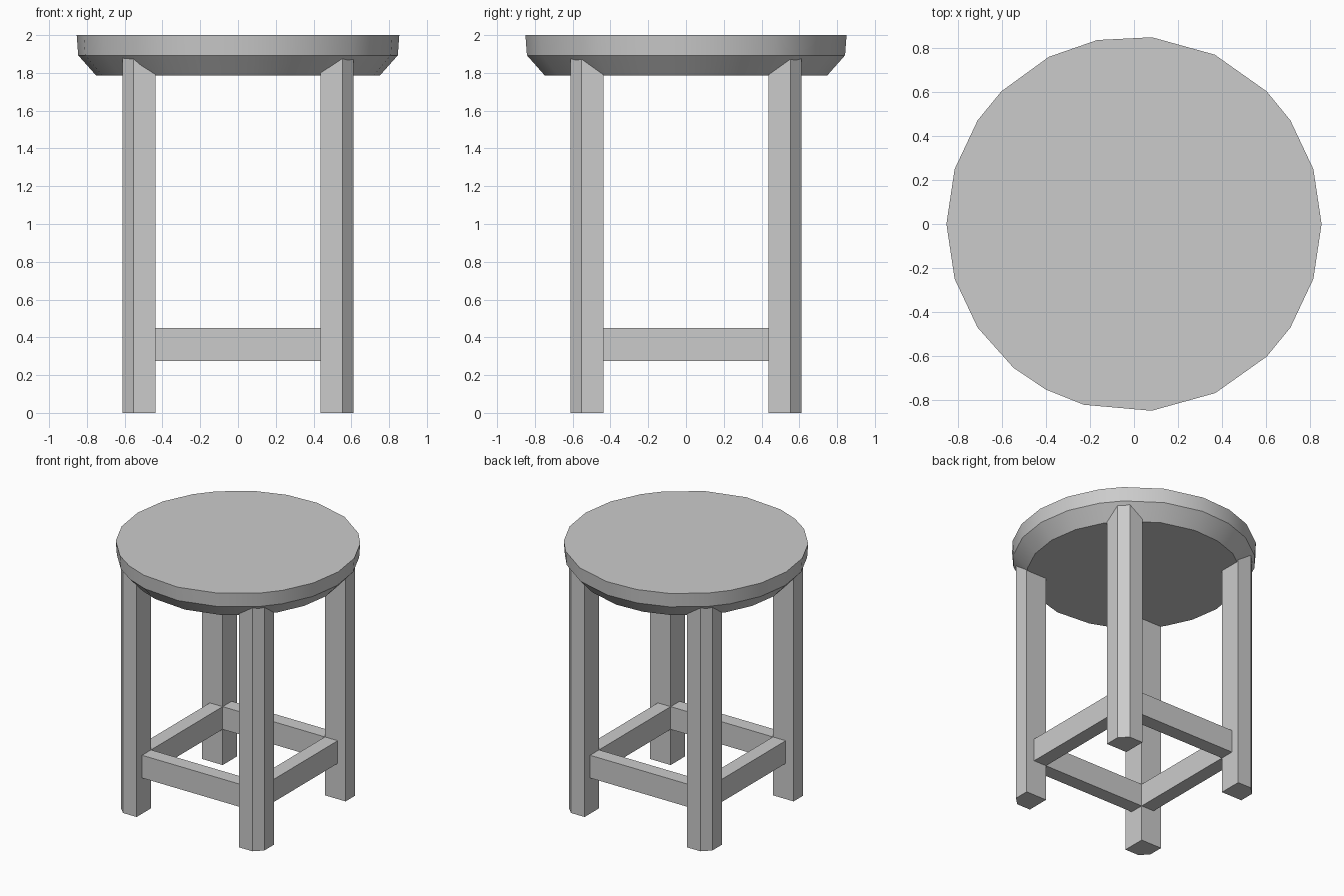
import bpy, bmesh
from math import radians, cos, sin

if "Cube" in bpy.data.objects:
    bpy.data.objects.remove(bpy.data.objects["Cube"])


def loft(name, rings):
    """Solid skinned through equal-length rings of points, listed bottom to top."""
    bm = bmesh.new()
    loops = [[bm.verts.new(p) for p in ring] for ring in rings]
    n = len(loops[0])
    for low, high in zip(loops, loops[1:]):
        for i in range(n):
            j = (i + 1) % n
            bm.faces.new((low[i], low[j], high[j], high[i]))
    bm.faces.new(loops[0][::-1])
    bm.faces.new(loops[-1])
    bmesh.ops.recalc_face_normals(bm, faces=bm.faces)
    mesh = bpy.data.meshes.new(name)
    bm.to_mesh(mesh)
    bm.free()
    obj = bpy.data.objects.new(name, mesh)
    bpy.context.collection.objects.link(obj)
    return obj


def prism(name, outline, z0, z1):
    return loft(name, [[(x, y, z) for x, y in outline] for z in (z0, z1)])


# Seat: hand-cut, slightly uneven round slab with a wide bevel underneath
angles = [0, 17, 33.5, 45, 64.5, 84.5, 101.3, 117, 135, 146.5, 163,
          180, 197, 213.5, 230, 242, 254.5, 275.4, 295.7, 315, 326.5, 343]
profile = [(0.75, 1.785), (0.846, 1.893), (0.854, 2.0)]
seat = loft("seat", [[(r * cos(radians(a)), r * sin(radians(a)), z) for a in angles]
                     for r, z in profile])
bpy.context.view_layer.objects.active = seat
seat.select_set(True)
bpy.ops.object.shade_smooth_by_angle(angle=radians(30))

# Legs: square posts with the outer corner chamfered, tops sunk into the seat
INNER, OUTER, CHAMFER = 0.436, 0.612, 0.552
section = [(INNER, INNER), (OUTER, INNER), (OUTER, CHAMFER),
           (CHAMFER, OUTER), (INNER, OUTER)]
for depth, sy in (("front", -1), ("back", 1)):
    for side, sx in (("left", -1), ("right", 1)):
        prism(f"{depth}_{side}_leg", [(sx * x, sy * y) for x, y in section], 0, 1.888)

# Rails: four stretchers joining neighbouring legs
RAIL_OUT = 0.545
rail = [(-INNER, INNER), (INNER, INNER), (INNER, RAIL_OUT), (-INNER, RAIL_OUT)]
for s, depth, side in ((-1, "front", "left"), (1, "back", "right")):
    prism(f"{depth}_rail", [(x, s * y) for x, y in rail], 0.275, 0.45)
    prism(f"{side}_rail", [(s * y, x) for x, y in rail], 0.275, 0.45)
